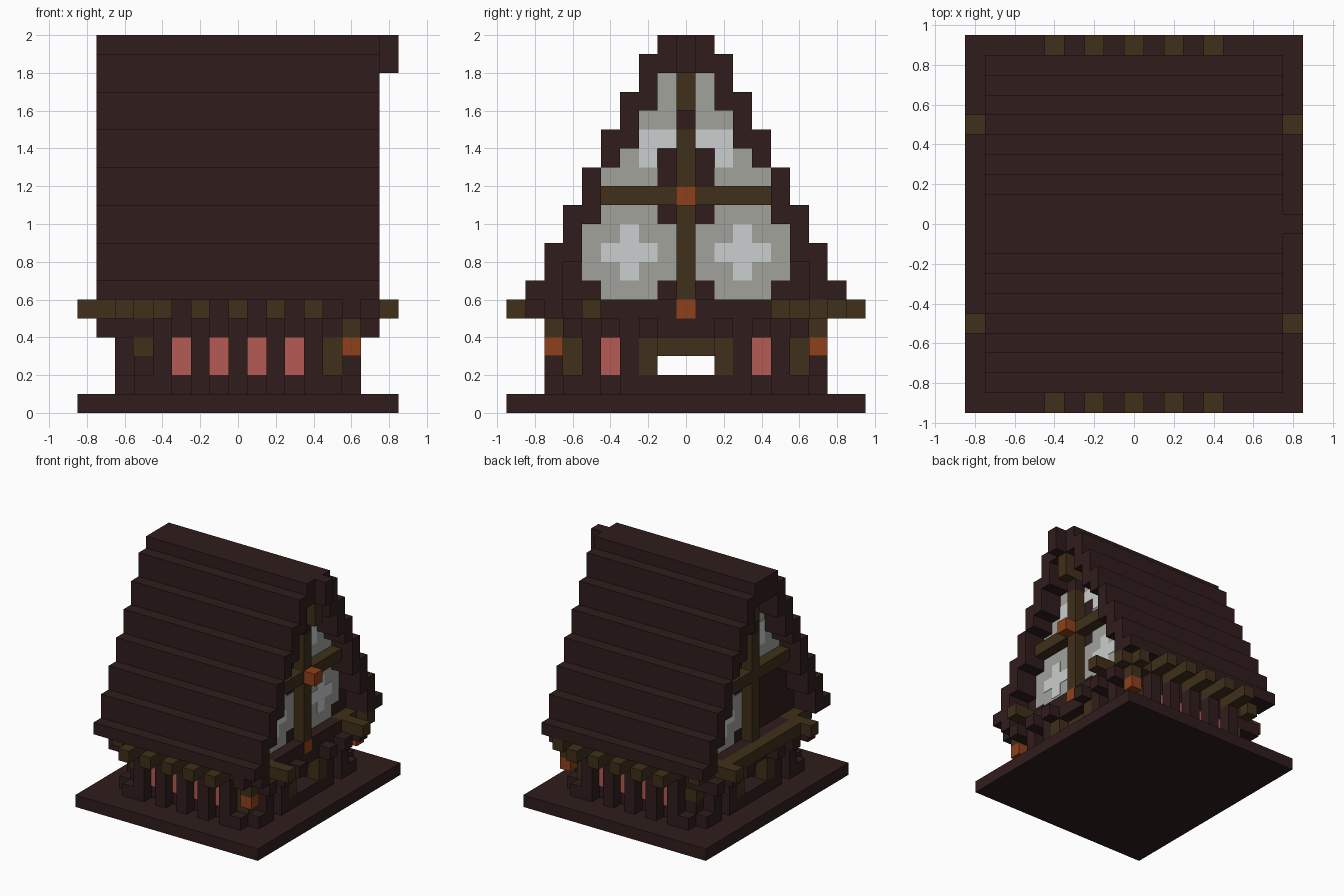
import bpy, bmesh
from mathutils import Matrix, Vector

cube = bpy.data.objects.get("Cube")
if cube:
    bpy.data.objects.remove(cube)


def material(name, rgb):
    m = bpy.data.materials.new(name)
    m.use_nodes = True
    m.diffuse_color = (*rgb, 1)
    bsdf = next(n for n in m.node_tree.nodes if n.type == 'BSDF_PRINCIPLED')
    bsdf.inputs["Base Color"].default_value = (*rgb, 1)
    return m


DARK = material("dark_wood", (.030, .012, .012))
BROWN = material("brown_timber", (.050, .029, .010))
ORANGE = material("lantern_orange", (.275, .052, .011))
PINK = material("pink_glass", (.46, .105, .087))
GREY = material("grey_glass", (.36, .36, .335))
PALE = material("pale_glass", (.60, .62, .62))
U = .05          # half a block
SIDES = (-1, 1)


def part(name, mat, boxes):
    """One object from boxes given as (x range, y range, z range)."""
    bm = bmesh.new()
    for ranges in boxes:
        lo = Vector([min(r) for r in ranges])
        hi = Vector([max(r) for r in ranges])
        m = Matrix.Translation((lo + hi) / 2) @ Matrix.Diagonal((*(hi - lo), 1))
        bmesh.ops.create_cube(bm, size=1, matrix=m)
    me = bpy.data.meshes.new(name)
    bm.to_mesh(me)
    bm.free()
    me.materials.append(mat)
    ob = bpy.data.objects.new(name, me)
    bpy.context.collection.objects.link(ob)


def sp(a, b, s=1):
    return (a * s, b * s)


def at(c):
    return (c - U, c + U)


# Base slab
part("base_slab", DARK, [(sp(-.85, .85), sp(-.95, .95), (0, .1))])

# Lower storey, with a low passage between the two doors
lower = [(sp(-.55, .55), sp(.15, .65, s), (.1, .6)) for s in SIDES]
lower += [(sp(-.55, .55), sp(-.15, .15), z) for z in ((.1, .2), (.3, .6))]
part("lower_walls", DARK, lower)

# Stepped roof: each course is a pair of strips, closed by the ridge
roof, attic = [], []
for s in SIDES:
    roof.append((sp(-.75, .75), sp(.65, .85, s), (.6, .7)))
    for i in range(6):
        outer, top = .75 - .1 * i, .9 + .2 * i
        low = top - (.2 if i == 3 else .3)
        roof.append((sp(-.75, .75), sp(outer - .1, outer, s), (low, top)))
for i in range(6):
    w = .65 - .1 * i
    attic.append((sp(-.55, .55), sp(-w, w), (.6 + .2 * i, .9 + .2 * i)))
roof.append((sp(-.75, .75), sp(-.15, .15), (1.8, 2)))
part("stepped_roof", DARK, roof)
part("gable_walls", DARK, attic)
part("ridge_end_block", DARK, [((.75, .85), at(0), (1.8, 2))])

# Posts and joist ends along the long walls
posts = [(at(x / 10), sp(.65, .75, s), (.1, .5)) for x in range(-4, 5, 2) for s in SIDES]
part("long_wall_posts", DARK, posts)

# Posts, sills and joists on the gable ends
gable_posts, joists, sills = [], [], []
for sx in SIDES:
    x = sp(.55, .65, sx)
    sills.append((x, sp(-.25, .25), (.1, .2)))
    sills.append((x, sp(-.65, .65), (.4, .5)))
    for sy in SIDES:
        sills.append((x, sp(.05, .45, sy), (.5, .6)))
        for y in (.3, .5):
            gable_posts.append((x, at(y * sy), (.1, .5)))
        for y in (.2, .4, .6):
            joists.append((sp(.55, .75, sx), at(y * sy), (.4, .5)))
part("gable_posts", DARK, gable_posts)
part("gable_joists", DARK, joists)
part("gable_sills", DARK, sills)

# Corners: brown posts, foot blocks, lantern hangers
corner, feet, hangers, lanterns = [], [], [], []
for sx in SIDES:
    for sy in SIDES:
        x, y = sp(.45, .555, sx), sp(.55, .655, sy)
        corner.append((x, y, (.2 if sx > 0 else .3, .4)))
        if (sx, sy) != (1, -1):
            corner.append((x, y, (.5, .6)))
        feet.append((at(.5 * sx), at(.7 * sy), (.1, .2)))
        feet.append((at(.6 * sx), at(.6 * sy), (.1, .2)))
        if sx > 0:
            lanterns.append((at(.6), at(.7 * sy), (.3, .4)))
            hangers.append((at(.6), at(.7 * sy), (.4, .6)))
        else:
            hangers.append((sp(.55, .65, sx), sp(.55, .75, sy), (.5, .6)))
part("corner_posts", BROWN, corner)
part("corner_feet", DARK, feet)
part("eave_hangers", BROWN, hangers)
part("corner_lanterns", ORANGE, lanterns)

# Blocks set in a cross around each lantern hanger
for name, mat, sy in (("front_hanger_blocks", DARK, -1), ("back_hanger_blocks", BROWN, 1)):
    part(name, mat, [(at(.6 + dx), at((.7 + dy) * sy), (.5, .6))
                     for dx, dy in ((.1, 0), (-.1, 0), (0, .1), (0, -.1))])

# Beam ends poking out under the eaves
ends = [(at(x / 10), sp(.65, .95, s), (.5, .6)) for x in range(-4, 5, 2) for s in SIDES]
ends += [(sp(.55, .85, sx), at(.5 * sy), (.5, .6)) for sx in SIDES for sy in SIDES]
part("beam_ends", BROWN, ends)
part("rear_gable_beam", BROWN, [((-.75, -.65), (-.55, .55), (.5, .6))])

# Gable timber cross and door frames
cross, frames, knots = [], [], []
for s in SIDES:
    x = sp(.55, .65, s)
    cross += [(x, at(0), (.6, 1.5)), (x, sp(-.45, .45), (1.1, 1.2))]
    cross.append((sp(.55, .75 if s > 0 else .65, s), at(0), (1.6, 1.8)))
    knots.append((x, at(0), (1.5, 1.6)))
    frames.append((sp(.5, .556, s), sp(-.25, .25), (.3, .4)))
    frames += [(x, at(.2 * t), (.2, .4)) for t in SIDES]
part("gable_cross", BROWN, cross)
part("gable_cross_knots", DARK, knots)
part("door_frames", BROWN, frames)
part("gable_lanterns", ORANGE, [((.55, .75), (-.052, .052), (1.098, 1.202)),
                                ((.55, .655), at(0), (.5, .6))])

# Pink slit windows downstairs
slits = [(at(x / 10), sp(.65, .656, s), (.2, .4)) for x in (-3, -1, 1, 3) for s in SIDES]
slits += [(sp(.55, .556, sx), at(.4 * sy), (.2, .4)) for sx in SIDES for sy in SIDES]
part("slit_windows", PINK, slits)

# Round and arched gable windows, as (y range, z range) panes
round_grey = [((.15, .45), (.6, 1.1)), ((.05, .55), (.7, 1))]
round_pale = [((.15, .45), (.8, .9)), ((.25, .35), (.7, 1))]
arch_grey = [((.05, .15), (1.6, 1.8)), ((.05, .25), (1.4, 1.6)),
             ((.15, .35), (1.3, 1.4)), ((.15, .45), (1.2, 1.3))]
arch_pale = [((.05, .25), (1.4, 1.5)), ((.15, .25), (1.3, 1.4))]
ROUND_AT = ((1, 1), (1, -1), (-1, 1))
ARCH_AT = ROUND_AT + ((-1, -1),)
for name, mat, panes, places, depth in (
        ("round_windows", GREY, round_grey, ROUND_AT, .556),
        ("round_window_centres", PALE, round_pale, ROUND_AT, .559),
        ("arched_windows", GREY, arch_grey, ARCH_AT, .556),
        ("arched_window_centres", PALE, arch_pale, ARCH_AT, .559)):
    part(name, mat, [(sp(.55, depth, sx), sp(*y, sy), z)
                     for y, z in panes for sx, sy in places])
